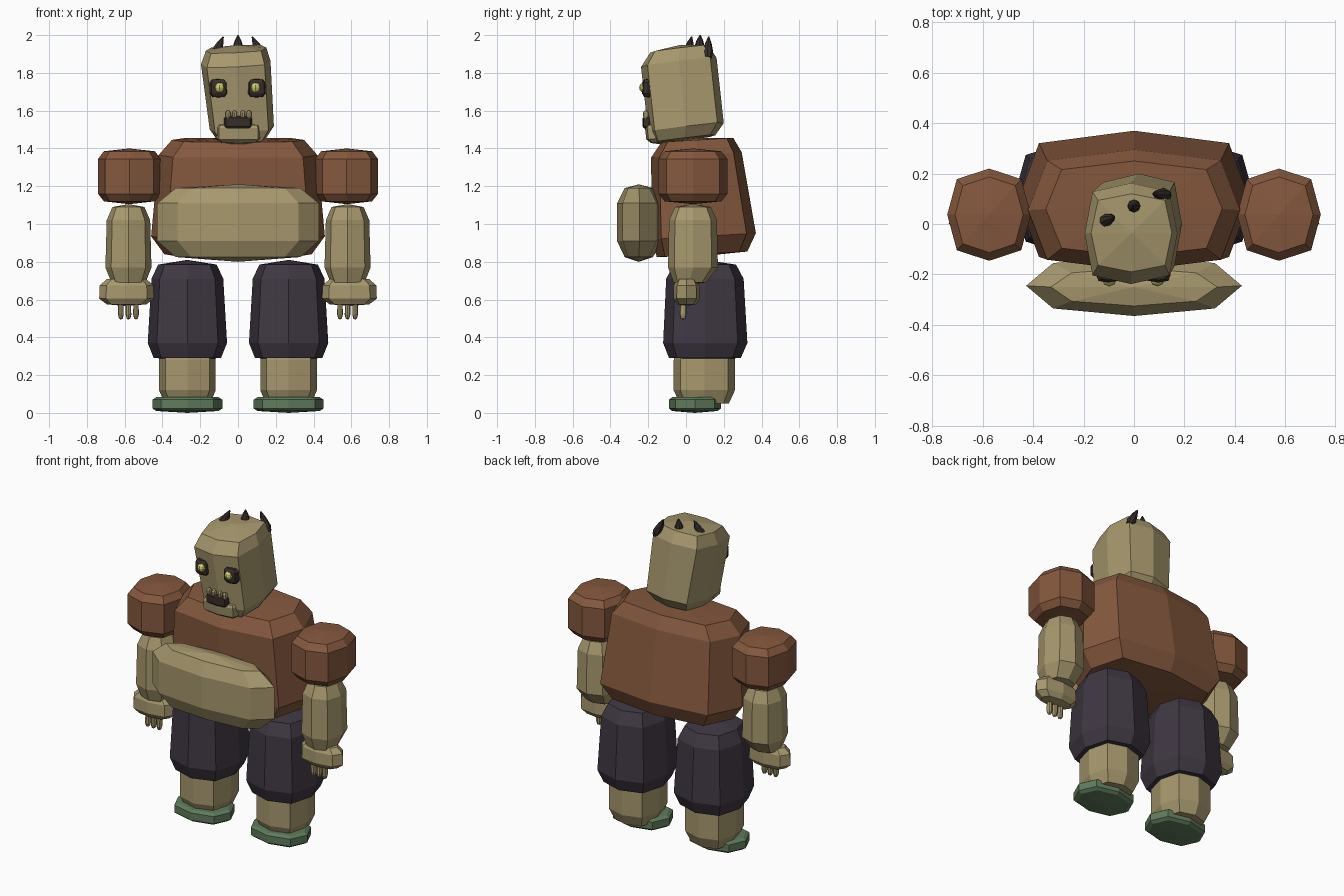
import bpy, bmesh, math
from mathutils import Vector


def material(name, r, g, b):
    m = bpy.data.materials.new(name)
    m.diffuse_color = (r, g, b, 1)
    return m


SKIN = material("olive skin", .385, .312, .155)
SHIRT = material("rust brown", .235, .098, .048)
TROUSER = material("dark purple", .050, .039, .056)
SHOE = material("moss green", .115, .195, .107)
DARK = material("dark horn", .038, .028, .024)
EYE = material("pale yellow", .61, .61, .16)


def finish(bm, name, mat):
    bmesh.ops.recalc_face_normals(bm, faces=bm.faces)
    me = bpy.data.meshes.new(name)
    bm.to_mesh(me)
    bm.free()
    me.materials.append(mat)
    ob = bpy.data.objects.new(name, me)
    bpy.context.collection.objects.link(ob)
    return ob


def drum(name, mat, rings, top, bottom, corner=.75, tilt=(0, 0), sides=8):
    """Stack of squarish rings (z, cx, cy, rx, ry) closed by pointed caps at heights top and bottom."""
    bm = bmesh.new()
    loops = []
    for z, cx, cy, rx, ry in rings:
        loop = []
        for i in range(sides):
            a = 2 * math.pi * i / sides
            k = corner / math.sqrt(.5) if i % 2 else 1
            dx, dy = rx * k * math.cos(a), ry * k * math.sin(a)
            loop.append(bm.verts.new((cx + dx, cy + dy, z + tilt[0] * dx + tilt[1] * dy)))
        loops.append(loop)
    for a, b in zip(loops, loops[1:]):
        for i in range(sides):
            j = (i + 1) % sides
            bm.faces.new((a[i], a[j], b[j], b[i]))
    for loop, ring, z in ((loops[0], rings[0], top), (loops[-1], rings[-1], bottom)):
        pole = bm.verts.new((ring[1], ring[2], z))
        for i in range(sides):
            bm.faces.new((loop[i], loop[(i + 1) % sides], pole))
    return finish(bm, name, mat)


def spike(name, mat, base, tip, radius):
    """Tapered horn with a bulged foot."""
    bm = bmesh.new()
    base, tip = Vector(base), Vector(tip)
    axis = tip - base
    rot = axis.to_track_quat('Z', 'Y')
    loops = []
    for t, r in ((0, .75), (.25, 1), (.65, .65), (1, .12)):
        loops.append([bm.verts.new(base + axis * t + rot @ Vector(
            (radius * r * math.cos(i * math.pi / 4), radius * r * math.sin(i * math.pi / 4), 0)))
            for i in range(8)])
    for a, b in zip(loops, loops[1:]):
        for i in range(8):
            bm.faces.new((a[i], a[(i + 1) % 8], b[(i + 1) % 8], b[i]))
    bm.faces.new(loops[0])
    bm.faces.new(loops[-1])
    return finish(bm, name, mat)


# torso and belly
drum("torso", SHIRT, [(1.445, 0, .06, .35, .19), (1.365, 0, .055, .42, .24),
                      (.935, 0, .095, .46, .275), (.84, 0, .085, .39, .24)],
     1.455, .83, corner=.82, tilt=(0, .06))
drum("belly", SKIN, [(1.19, 0, -.25, .33, .075), (1.11, 0, -.245, .428, .12),
                     (.91, 0, -.245, .428, .12), (.825, 0, -.25, .33, .075)], 1.21, .80)

# head, leaning forward and a little to one side
drum("head", SKIN, [(1.925, -.01, -.035, .16, .155), (1.855, -.012, -.038, .184, .2),
                    (1.51, .02, 0, .17, .2), (1.45, .02, -.01, .13, .165)],
     1.947, 1.44, corner=.83, tilt=(.05, .12))
drum("jaw", SKIN, [(1.53, .003, -.135, .112, .075), (1.515, .003, -.135, .12, .082),
                   (1.455, .003, -.13, .12, .08), (1.435, .003, -.12, .1, .065)],
     1.535, 1.42, corner=.86, tilt=(0, .1))
drum("mouth", DARK, [(1.57, 0, -.195, .06, .025), (1.56, 0, -.195, .074, .034),
                     (1.515, 0, -.195, .074, .034), (1.505, 0, -.195, .06, .025)],
     1.572, 1.503, corner=.85)
for x in (-.053, -.018, .025, .058):
    drum("tooth", SKIN, [(1.598, x, -.213, .009, .009), (1.59, x, -.213, .013, .014),
                         (1.57, x, -.213, .013, .014), (1.555, x, -.213, .008, .009)], 1.602, 1.55)

# eyes
for x in (-.103, .098):
    drum("eye_socket", DARK, [(1.765, x, -.2, .033, .022), (1.748, x, -.2, .048, .032),
                              (1.69, x, -.2, .048, .032), (1.673, x, -.2, .033, .022)],
         1.768, 1.67, corner=.8)
    bm = bmesh.new()
    bmesh.ops.create_uvsphere(bm, u_segments=8, v_segments=6, radius=.029)
    bmesh.ops.translate(bm, verts=bm.verts, vec=(x * .95, -.219, 1.722))
    finish(bm, "eye", EYE)

# horns
for base, tip in (((-.122, .01, 1.895), (-.078, .03, 1.992)),
                  ((0, .07, 1.915), (0, .075, 2.0)),
                  ((.13, .115, 1.88), (.075, .12, 1.992))):
    spike("horn", DARK, base, tip, .028)

# arms and legs, one set per side
for s, side in ((-1, "right"), (1, "left")):
    x = .575 * s
    drum(side + "_shoulder", SHIRT, [(1.385, x, .037, .135, .15), (1.345, x, .037, .166, .183),
                                     (1.16, x, .037, .166, .183), (1.12, x, .037, .135, .15)],
         1.40, 1.105, corner=.77)
    x = .58 * s
    drum(side + "_arm", SKIN, [(1.09, x, .037, .085, .095), (1.02, x, .037, .115, .127),
                               (.77, x, .037, .122, .132), (.69, x, .02, .09, .085)], 1.105, .68)
    x = .59 * s
    drum(side + "_hand", SKIN, [(.708, x, .003, .105, .05), (.675, x, .003, .142, .068),
                                (.605, x, .003, .145, .07), (.575, x, .003, .105, .05)], .715, .565)
    for fx in (.54, .58, .62):
        drum(side + "_finger", SKIN, [(.585, fx * s, -.014, .014, .017), (.52, fx * s, -.016, .015, .018),
                                      (.5, fx * s, -.016, .01, .012)], .59, .493)
    x = .268 * s
    drum(side + "_thigh", TROUSER, [(.785, x, .1, .155, .165), (.71, x, .1, .19, .205),
                                    (.37, x, .102, .21, .223), (.29, x, .1, .178, .19)],
         .81, .285, corner=.77)
    drum(side + "_shin", SKIN, [(.36, x, .1, .14, .15), (.28, x, .097, .15, .162),
                                (.12, x, .097, .15, .162), (.05, x, .097, .12, .13)], .37, .045, corner=.78)
    drum(side + "_shoe", SHOE, [(.083, x, .047, .165, .12), (.07, x, .047, .185, .138),
                                (.024, x, .047, .185, .138), (.01, x, .047, .165, .12)], .088, 0, corner=.75)
